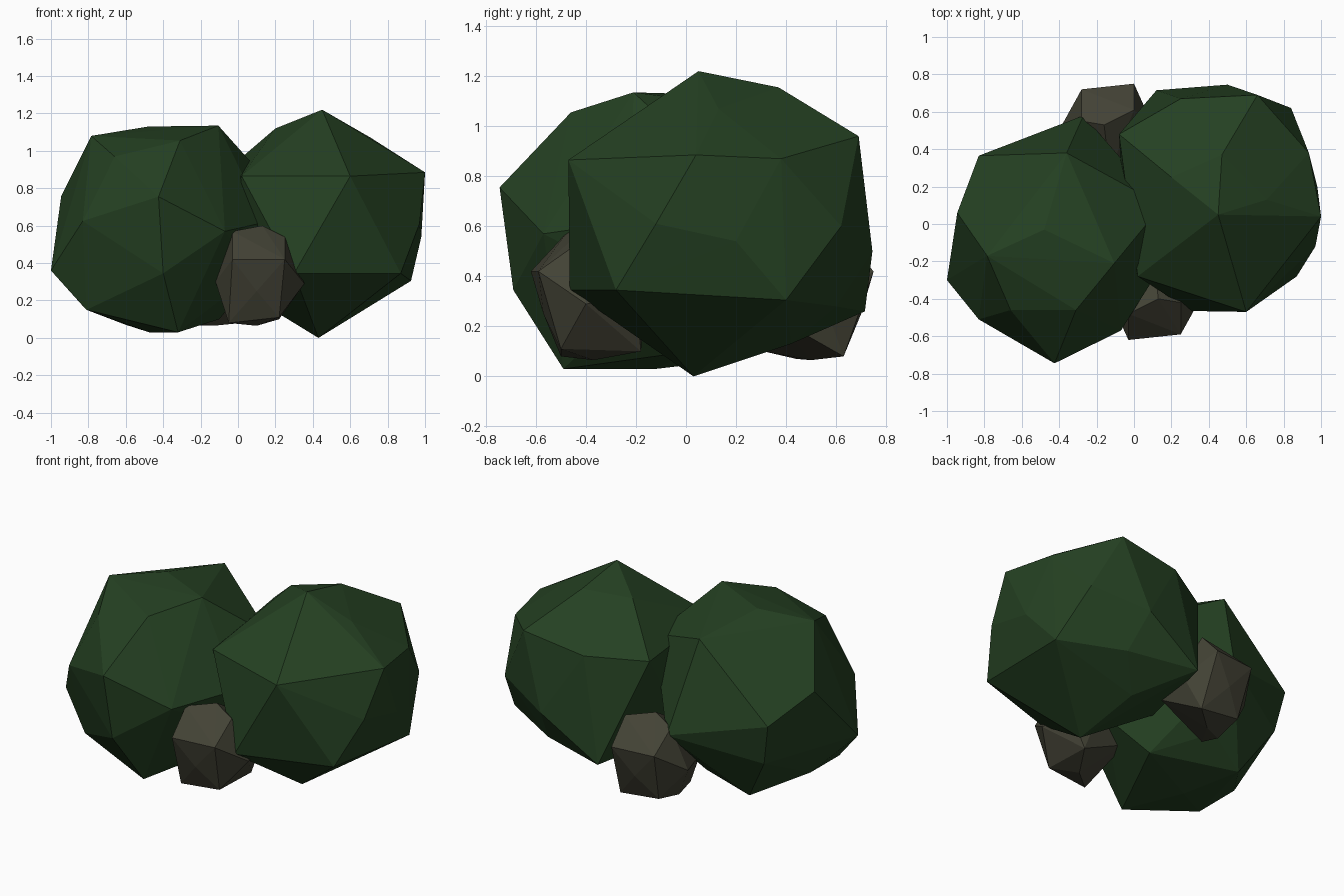
import bpy, bmesh


def material(name, rgb):
    m = bpy.data.materials.new(name)
    m.diffuse_color = (*rgb, 1)
    return m


def faceted_lump(name, points, mat, place=lambda x, y, z: (x, y, z)):
    """Flat-faced convex lump wrapped around its corner points."""
    bm = bmesh.new()
    for p in points:
        bm.verts.new(place(*p))
    hull = bmesh.ops.convex_hull(bm, input=bm.verts)
    loose = {v for v in hull["geom_interior"] + hull["geom_unused"]
             if isinstance(v, bmesh.types.BMVert)}
    bmesh.ops.delete(bm, geom=list(loose), context="VERTS")
    bmesh.ops.recalc_face_normals(bm, faces=bm.faces)
    mesh = bpy.data.meshes.new(name)
    bm.to_mesh(mesh)
    bm.free()
    mesh.materials.append(mat)
    obj = bpy.data.objects.new(name, mesh)
    bpy.context.collection.objects.link(obj)
    return obj


leaf = material("leaf_green", (0.018, 0.052, 0.016))
stone = material("stone_brown", (0.056, 0.055, 0.036))

# Right bush: crown, upper ring, lower ring, base, then edge bulges
faceted_lump("right_bush", [
    (.45, .05, 1.22),
    (.60, -.47, .865), (.02, -.28, .865), (1.0, .04, .885), (.66, .69, .96), (-.08, .48, .88),
    (.30, -.465, .345), (.87, -.28, .345), (.925, .40, .305), (.12, .715, .26), (-.06, .1, .3),
    (.43, .03, 0),
    (.20, .25, 1.12), (.47, .37, 1.155), (.71, .13, 1.07), (.59, -.2, 1.0),
    (.935, .38, .87), (.98, .2, .54), (.97, -.12, .61), (.84, .62, .6),
    (.25, .67, .9), (.5, .745, .5), (.55, .6, .28), (.37, .42, .13)], leaf)

# Left bush: front, top, side, back and underside corners
faceted_lump("left_bush", [
    (-.425, -.745, .755), (-.07, -.57, .57), (-.4, -.69, .345), (-.83, -.51, .625),
    (-.31, -.46, 1.055), (-.105, -.21, 1.135), (-.785, -.17, 1.08), (-.48, -.03, 1.13),
    (-.66, -.46, .97), (-1, -.3, .36), (-.945, .06, .76), (-.83, .365, .62),
    (-.27, .58, .5), (-.36, .38, 1.06), (.15, .1, .85), (.15, -.22, .62), (.1, -.15, .35),
    (-.32, -.49, .03), (-.475, -.12, .03), (-.6, .22, .07), (-.81, -.38, .15),
    (-.82, -.08, .16), (-.78, .33, .36), (-.1, .02, .1), (-.35, .3, .2)], leaf)

# Rocks: the back one is the front one turned half round, with a broader foot
rock = [(-.03, -.62, .42), (.25, -.59, .42), (.1, -.57, .25), (-.05, -.5, .08),
        (.22, -.5, .11), (-.12, -.42, .3), (.355, -.4, .29), (-.03, -.48, .57),
        (.13, -.4, .6), (.25, -.42, .54), (.1, -.15, .45), (.1, -.37, .065),
        (.22, -.18, .1), (-.1, -.2, .25), (.3, -.2, .3)]
foot = [(.23, -.31, .07), (.03, -.5, .09)]
faceted_lump("front_rock", rock, stone)
faceted_lump("back_rock", rock + foot, stone, lambda x, y, z: (-.03 - x, .13 - y, z))
